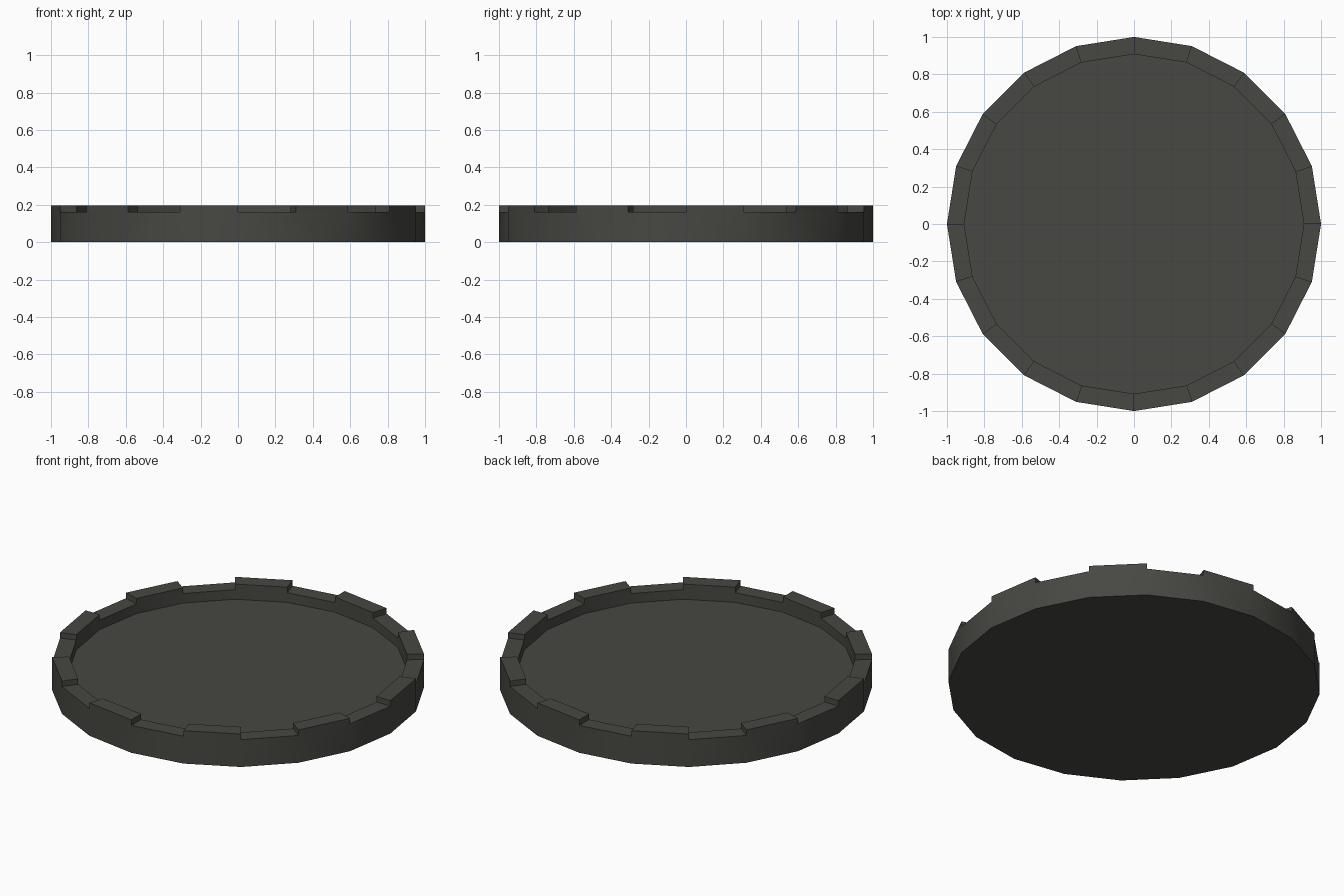
import bpy, bmesh, math

if "Cube" in bpy.data.objects:
    bpy.data.objects.remove(bpy.data.objects["Cube"])

SIDES = 20
R_OUT, R_IN = 1.0, 0.908
FLOOR, NOTCH, TOP = 0.105, 0.162, 0.195

mat = bpy.data.materials.new("dark olive grey")
mat.diffuse_color = (0.063, 0.064, 0.055, 1)
mat.use_nodes = True
mat.node_tree.nodes["Principled BSDF"].inputs["Base Color"].default_value = mat.diffuse_color

bm = bmesh.new()


def ring(r, z):
    return [bm.verts.new((r * math.cos(math.tau * k / SIDES),
                          r * math.sin(math.tau * k / SIDES), z)) for k in range(SIDES)]


base, out_low, out_top = (ring(R_OUT, z) for z in (0, NOTCH, TOP))
floor, in_low, in_top = (ring(R_IN, z) for z in (FLOOR, NOTCH, TOP))

# bottom and recessed floor
bm.faces.new(base[::-1])
bm.faces.new(floor)

# rim: even segments are raised teeth, odd ones are notches
for k in range(SIDES):
    n = (k + 1) % SIDES
    if k % 2 == 0:
        bm.faces.new((base[k], base[n], out_low[n], out_top[n], out_top[k], out_low[k]))
        bm.faces.new((floor[n], floor[k], in_low[k], in_top[k], in_top[n], in_low[n]))
        bm.faces.new((out_top[k], out_top[n], in_top[n], in_top[k]))
        # tooth ends
        bm.faces.new((out_low[k], out_top[k], in_top[k], in_low[k]))
        bm.faces.new((out_low[n], in_low[n], in_top[n], out_top[n]))
    else:
        bm.faces.new((base[k], base[n], out_low[n], out_low[k]))
        bm.faces.new((floor[n], floor[k], in_low[k], in_low[n]))
        bm.faces.new((out_low[k], out_low[n], in_low[n], in_low[k]))

bmesh.ops.recalc_face_normals(bm, faces=bm.faces)
mesh = bpy.data.meshes.new("notched_dish")
bm.to_mesh(mesh)
bm.free()
mesh.materials.append(mat)
dish = bpy.data.objects.new("notched_dish", mesh)
bpy.context.collection.objects.link(dish)

# smooth sides, sharp rim edges
bpy.context.view_layer.objects.active = dish
dish.select_set(True)
bpy.ops.object.shade_smooth_by_angle(angle=math.radians(30))
